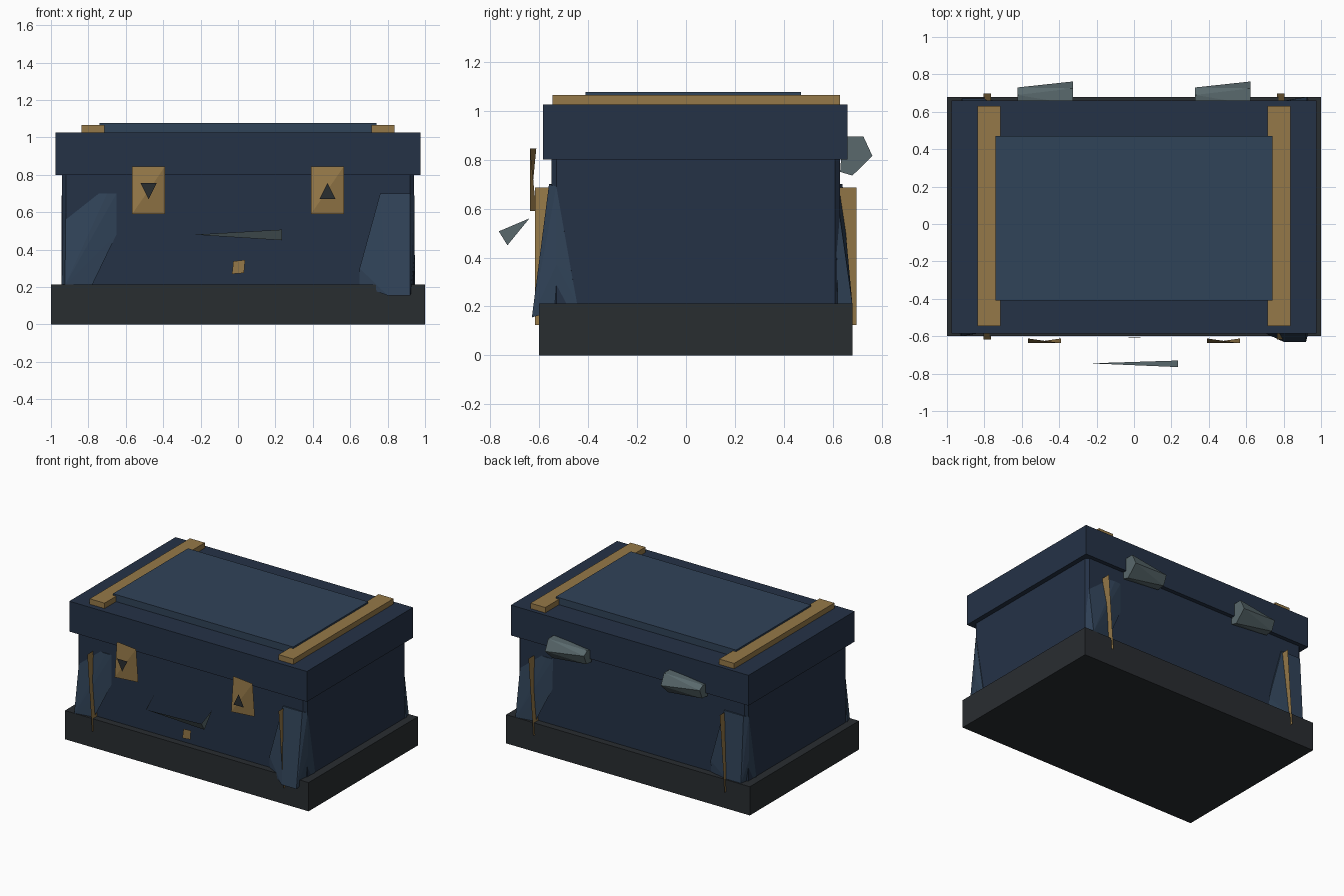
import bpy, bmesh, math
from mathutils import Matrix, Vector

if "Cube" in bpy.data.objects:
    bpy.data.objects.remove(bpy.data.objects["Cube"])


def mat(name, r, g, b):
    m = bpy.data.materials.new(name)
    m.diffuse_color = (r, g, b, 1)
    m.use_nodes = True
    m.node_tree.nodes["Principled BSDF"].inputs["Base Color"].default_value = m.diffuse_color
    return m


NAVY = mat("navy", .018, .032, .062)
PANEL = mat("slate_blue", .030, .056, .098)
BRASS = mat("brass", .30, .19, .065)
IRON = mat("iron", .022, .026, .030)
STEEL = mat("steel", .10, .14, .15)

# half turn about the chest's vertical axis
CY = 0.04
TURN = (Matrix.Translation((0, CY, 0)) @ Matrix.Rotation(math.pi, 4, 'Z')
        @ Matrix.Translation((0, -CY, 0)))


def finish(name, bm, material):
    me = bpy.data.meshes.new(name)
    bm.to_mesh(me)
    bm.free()
    me.materials.append(material)
    ob = bpy.data.objects.new(name, me)
    bpy.context.collection.objects.link(ob)
    return ob


def box(name, x, y, z, material, chamfer=0):
    bm = bmesh.new()
    bmesh.ops.create_cube(bm, size=1)
    for v in bm.verts:
        v.co = Vector([r[0] + (c + .5) * (r[1] - r[0]) for c, r in zip(v.co, (x, y, z))])
    if chamfer:
        upright = [e for e in bm.edges if abs(e.verts[0].co.z - e.verts[1].co.z) > .01]
        bmesh.ops.bevel(bm, geom=upright, offset=chamfer, segments=1, affect='EDGES')
    return finish(name, bm, material)


def sheet(name, polys, material, matrix=Matrix()):
    bm = bmesh.new()
    for poly in polys:
        bm.faces.new([bm.verts.new(matrix @ Vector(p)) for p in poly])
    bmesh.ops.remove_doubles(bm, verts=bm.verts, dist=1e-5)
    return finish(name, bm, material)


def hull(name, pts, material, matrix=Matrix()):
    bm = bmesh.new()
    for p in pts:
        bm.verts.new(matrix @ Vector(p))
    res = bmesh.ops.convex_hull(bm, input=bm.verts)
    loose = [v for v in bm.verts if not v.link_faces]
    bmesh.ops.delete(bm, geom=loose, context='VERTS')
    bmesh.ops.recalc_face_normals(bm, faces=bm.faces)
    return finish(name, bm, material)


# plinth, body, lid and raised lid panel
box("plinth", (-1, 1), (-.6, .68), (0, .213), IRON)
box("body", (-.94, .94), (-.55, .63), (.2, .81), NAVY, .02)
box("lid", (-.975, .975), (-.585, .66), (.80, 1.025), NAVY)
box("lid_panel", (-.74, .74), (-.41, .47), (1.02, 1.077), PANEL)

# lid straps, latches with keyholes, hinges
for s, side in ((-1, "left"), (1, "right")):
    c = .775 * s
    box("lid_strap_" + side, (c - .061, c + .061), (-.545, .63), (1.015, 1.065), BRASS)

    # latch: a slightly twisted plate standing off the front
    a, b = .478 * s - .088, .478 * s + .088
    bl, br = (a, -.637, .59), (b, -.612, .59)
    tr, tl = (b, -.637, .845), (a, -.612, .845)
    sheet("latch_" + side, [[bl, br, tr], [bl, tr, tl]], BRASS)
    k, h = .478 * s, -.043 * s
    sheet("keyhole_" + side, [[(k - h, -.675, .713 + h), (k + h, -.675, .713 + h),
                               (k, -.675, .713 - h)]], IRON)

    # hinge: flared barrel on the back
    x0, x1 = .475 * s - .148, .475 * s + .148
    wide = [(.64, .895), (.725, .895), (.762, .815), (.68, .735), (.63, .75)]
    narrow = [(.64, .86), (.69, .87), (.73, .845), (.70, .775), (.64, .77)]
    hull("hinge_" + side, [(x1, *p) for p in wide] + [(x0, *p) for p in narrow], STEEL)

# corner guards and upright brass fins, repeated on the back by a half turn
left_guard = [(-.925, -.56, .41), (-.70, -.555, .70), (-.65, -.553, .70), (-.65, -.555, .48),
              (-.78, -.575, .21), (-.925, -.60, .21), (-.945, -.54, .21), (-.92, -.53, .70),
              (-.70, -.53, .5), (-.80, -.53, .21)]
right_guard = [(.76, -.56, .70), (.92, -.56, .70), (.943, -.53, .69), (.65, -.555, .21),
               (.65, -.56, .30), (.945, -.445, .21), (.945, -.47, .34), (.945, -.53, .37),
               (.76, -.53, .70), (.70, -.53, .21)]
front_foot = [(.80, -.63, .155), (.92, -.63, .155)]
back_foot = [(.80, -.59, .21), (.92, -.59, .21)]
for m, end, foot in ((Matrix(), "front", front_foot), (TURN, "back", back_foot)):
    hull(end + "_corner_guard_a", left_guard, PANEL, m)
    hull(end + "_corner_guard_b", right_guard + foot, PANEL, m)
    for c, tag in ((-.785, "a"), (.785, "b")):
        t, b = c - .02, c + .02
        sheet(end + "_fin_" + tag, [[(t, -.617, .687), (t, -.50, .687),
                                     (b, -.50, .125), (b, -.617, .125)]], BRASS, m)

# front handle: tapered bar with two end tabs
L, R = -.235, .235
left_tip, right_tip = (L, -.745, .48), (R, -.64, .56)
upper, lower = (R, -.765, .507), (R, -.73, .45)
sheet("handle", [[left_tip, lower, upper],
                 [lower, right_tip, upper],
                 [left_tip, (L, -.735, .475), (L, -.64, .56)]], STEEL)

# small brass lock tab
sheet("lock_tab", [[(-.032, -.607, .27), (.032, -.603, .275),
                    (.038, -.607, .345), (-.025, -.603, .338)]], BRASS)
